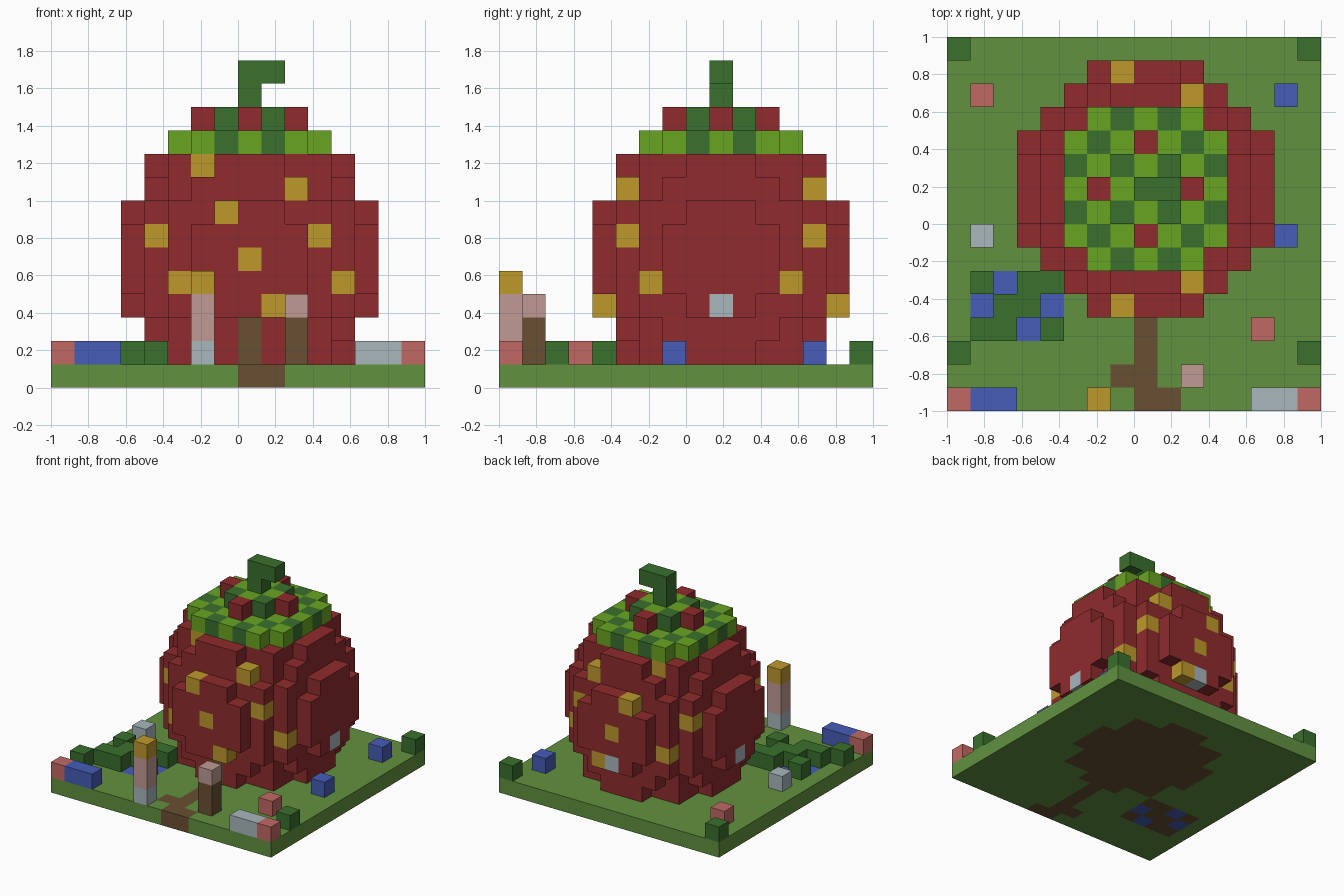
import bpy, bmesh
from mathutils import Vector

cube = bpy.data.objects.get("Cube")
if cube:
    bpy.data.objects.remove(cube, do_unlink=True)

UNIT = 0.125          # edge of one block
CX, CY, CZ = 8, 9, 5  # centre block of the fruit


def linear(c):
    return c / 12.92 if c <= 0.04045 else ((c + 0.055) / 1.055) ** 2.4


def material(name, code):
    rgb = [linear(int(code[n:n + 2], 16) / 255) for n in (0, 2, 4)]
    mat = bpy.data.materials.new(name)
    mat.use_nodes = True
    mat.diffuse_color = (*rgb, 1)
    bsdf = mat.node_tree.nodes["Principled BSDF"]
    bsdf.inputs["Base Color"].default_value = (*rgb, 1)
    bsdf.inputs["Roughness"].default_value = 0.9
    return mat


MATS = {name: material(name, code) for name, code in {
    "grass green": "61913F", "leaf green": "3A702D", "lime green": "69A521",
    "fruit red": "902B2D", "seed gold": "BD992B", "earth brown": "695032",
    "pale pink": "C09A94", "coral": "C16964", "blue": "475DB9",
    "pale glass": "A8B7BC"}.items()}

parts = {}   # part name -> {block: colour}
filled = {}  # block -> part name


def put(part, colour, *blocks):
    """Place blocks, replacing whatever was there."""
    for b in blocks:
        if b in filled:
            del parts[filled[b]][b]
        parts.setdefault(part, {})[b] = colour
        filled[b] = part


def box(xs, ys, zs):
    return [(x, y, z) for x in xs for y in ys for z in zs]


# Ground slab
put("ground", "grass green", *box(range(16), range(16), [0]))


# Ellipsoid fruit, with earth under its footprint
def inside(x, y, z):
    return (x * x + y * y) / 5.5 ** 2 + z * z / 6.5 ** 2 <= 1


for x, y, z in box(range(-5, 6), range(-5, 6), range(-4, 7)):
    if inside(x, y, z):
        put("fruit", "fruit red", (CX + x, CY + y, CZ + z))
        if z == -4:
            put("footprint_earth", "earth brown", (CX + x, CY + y, 0))

# Seeds on the front and back surface
for x, z in [(-2, 4), (2, 3), (-1, 2), (-4, 1), (3, 1), (0, 0),
             (-3, -1), (4, -1), (1, -2)]:
    depth = max(d for d in range(6) if inside(x, d, z))
    for side in (-1, 1):
        put("seeds", "seed gold", (CX + x, CY + side * depth, CZ + z))

# Windows on the back and both sides, door at the front
put("windows", "pale glass", (CX - 5, CY, 3), (CX + 5, CY, 3), (CX, CY + 5, 3))
put("door", "earth brown", (CX, CY - 4, 1), (CX, CY - 4, 2))

# Chequered leaf cap in two layers
for x, y in [(x, y) for x in range(-3, 4) for y in range(-3, 4)]:
    shade = "lime green" if (x + y) % 2 else "leaf green"
    if x * x + y * y <= 13:
        put("leaf_cap", shade, (CX + x, CY + y, 10))
    if max(abs(x), abs(y)) <= 1:
        put("leaf_cap", shade, (CX + x, CY + y, 11))

# Hooked stem
put("stem", "leaf green", (CX, CY, 12), (CX, CY, 13), (CX + 1, CY, 13))

# Path to the door
put("path", "earth brown", (8, 0, 0), (9, 0, 0), (7, 1, 0),
    *box([8], range(1, 5), [0]))

# Crop patch: plants on earth, with water between
water = [(2, 5), (1, 4), (4, 4), (3, 3)]
for x, y, z in box(range(1, 5), range(3, 6), [0]):
    if (x, y) in water:
        put("crop_water", "blue", (x, y, 0))
    else:
        put("crop_earth", "earth brown", (x, y, 0))
        put("crop_plants", "leaf green", (x, y, 1))

# Lamp post and short post
put("lamp_post", "pale glass", (6, 0, 1))
put("lamp_post", "pale pink", (6, 0, 2), (6, 0, 3))
put("lamp_post", "seed gold", (6, 0, 4))
put("short_post", "earth brown", (10, 1, 1), (10, 1, 2))
put("short_post", "pale pink", (10, 1, 3))

# Single garden blocks
for part, colour, spots in [
        ("bushes", "leaf green", [(0, 2), (15, 2), (0, 15), (15, 15)]),
        ("coral_flowers", "coral", [(0, 0), (15, 0), (13, 3), (1, 13)]),
        ("blue_flowers", "blue", [(1, 0), (2, 0), (14, 7), (14, 13)]),
        ("pale_flowers", "pale glass", [(13, 0), (14, 0), (1, 7)])]:
    put(part, colour, *[(x, y, 1) for x, y in spots])

# Turn each part into a mesh of its exposed block faces
AXES = [Vector(a) for a in ((1, 0, 0), (0, 1, 0), (0, 0, 1))]
for part, blocks in parts.items():
    if not blocks:
        continue
    mesh = bpy.data.meshes.new(part)
    colours = sorted(set(blocks.values()))
    for colour in colours:
        mesh.materials.append(MATS[colour])
    bm = bmesh.new()
    for block, colour in blocks.items():
        centre = Vector(block) + Vector((0.5, 0.5, 0.5))
        for n in range(3):
            for side in (-1, 1):
                out = AXES[n] * side
                if tuple(int(c) for c in Vector(block) + out) in filled:
                    continue
                u, v = AXES[(n + 1) % 3] * side, AXES[(n + 2) % 3]
                corners = [centre + (out + u * a + v * b) / 2
                           for a, b in ((-1, -1), (1, -1), (1, 1), (-1, 1))]
                face = bm.faces.new([bm.verts.new(
                    (c - Vector((8, 8, 0))) * UNIT) for c in corners])
                face.material_index = colours.index(colour)
    bmesh.ops.remove_doubles(bm, verts=bm.verts, dist=0.001)
    bm.to_mesh(mesh)
    bm.free()
    bpy.context.collection.objects.link(bpy.data.objects.new(part, mesh))
